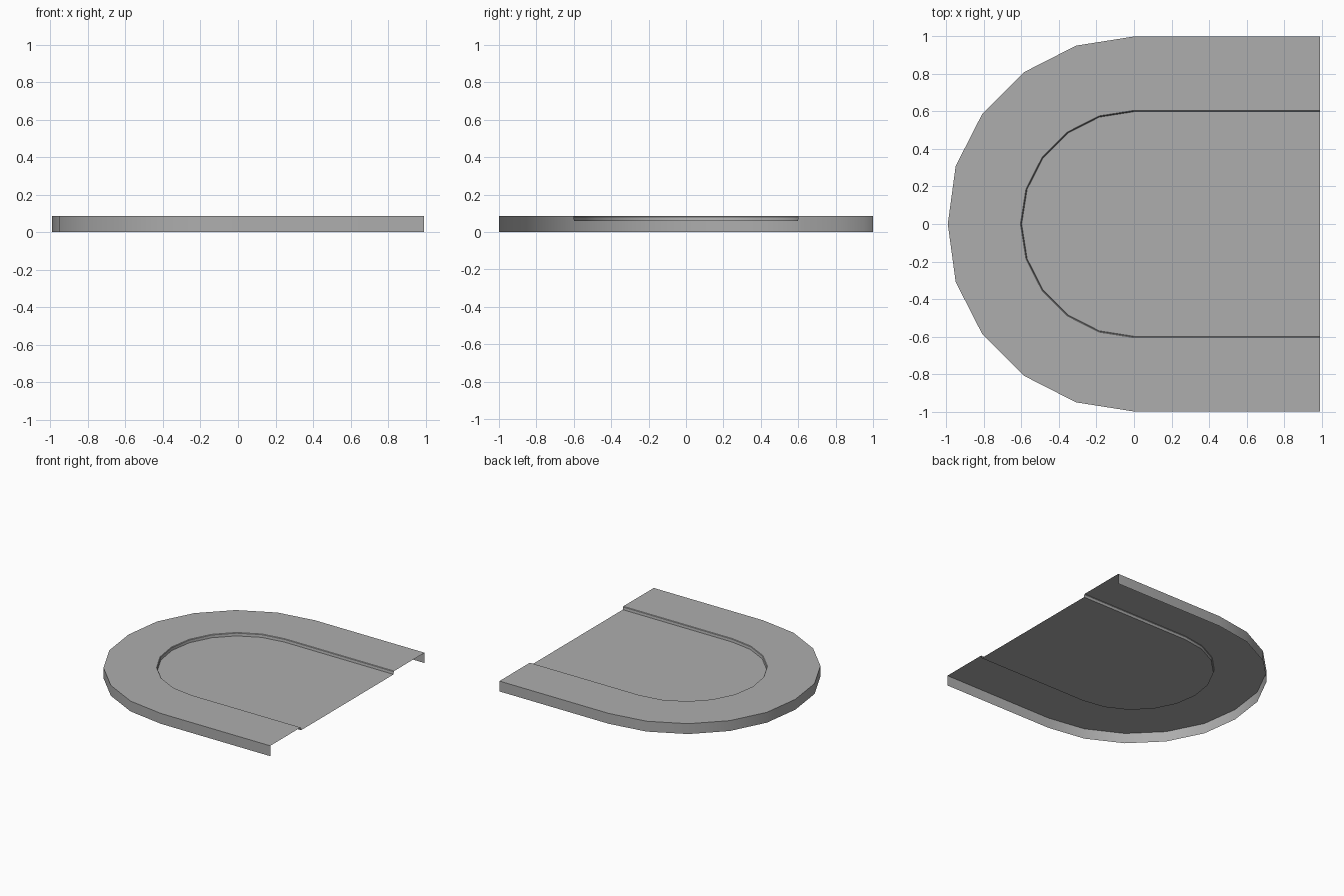
import bpy, bmesh, math

cube = bpy.data.objects.get("Cube")
if cube:
    bpy.data.objects.remove(cube)

grey = bpy.data.materials.new("plain grey")
grey.use_nodes = True
colour = (0.42, 0.42, 0.42, 1)
grey.diffuse_color = colour
grey.node_tree.nodes["Principled BSDF"].inputs["Base Color"].default_value = colour

END_X = 0.993
STEPS = 10


def u_path(radius):
    """Half circle on the right side with straight legs to the open end."""
    arc = [(radius * math.cos(a), radius * math.sin(a))
           for a in (math.pi * (0.5 + i / STEPS) for i in range(STEPS + 1))]
    return [(END_X, radius)] + [(max(x, -END_X), y) for x, y in arc] + [(END_X, -radius)]


def build(name, profile, filled=False):
    """Sweep a (radius, height) profile along the U; optionally cap its last ring."""
    bm = bmesh.new()
    rings = [[bm.verts.new((x, y, z)) for x, y in u_path(r)] for r, z in profile]
    for low, high in zip(rings, rings[1:]):
        for i in range(len(low) - 1):
            bm.faces.new((low[i], low[i + 1], high[i + 1], high[i]))
    if filled:
        bm.faces.new(rings[-1])
    mesh = bpy.data.meshes.new(name)
    bm.to_mesh(mesh)
    bm.free()
    mesh.materials.append(grey)
    obj = bpy.data.objects.new(name, mesh)
    bpy.context.collection.objects.link(obj)
    bpy.ops.object.select_all(action='DESELECT')
    obj.select_set(True)
    bpy.context.view_layer.objects.active = obj
    bpy.ops.object.shade_smooth_by_angle(angle=math.radians(30))


# Outer skirt and raised rim, open underneath
build("outer_rim", [(1, 0), (1, 0.085), (0.606, 0.085)])
# Soft lip stepping down to the sunken floor
build("recessed_floor", [(0.606, 0.085), (0.602, 0.081), (0.599, 0.06)], filled=True)
